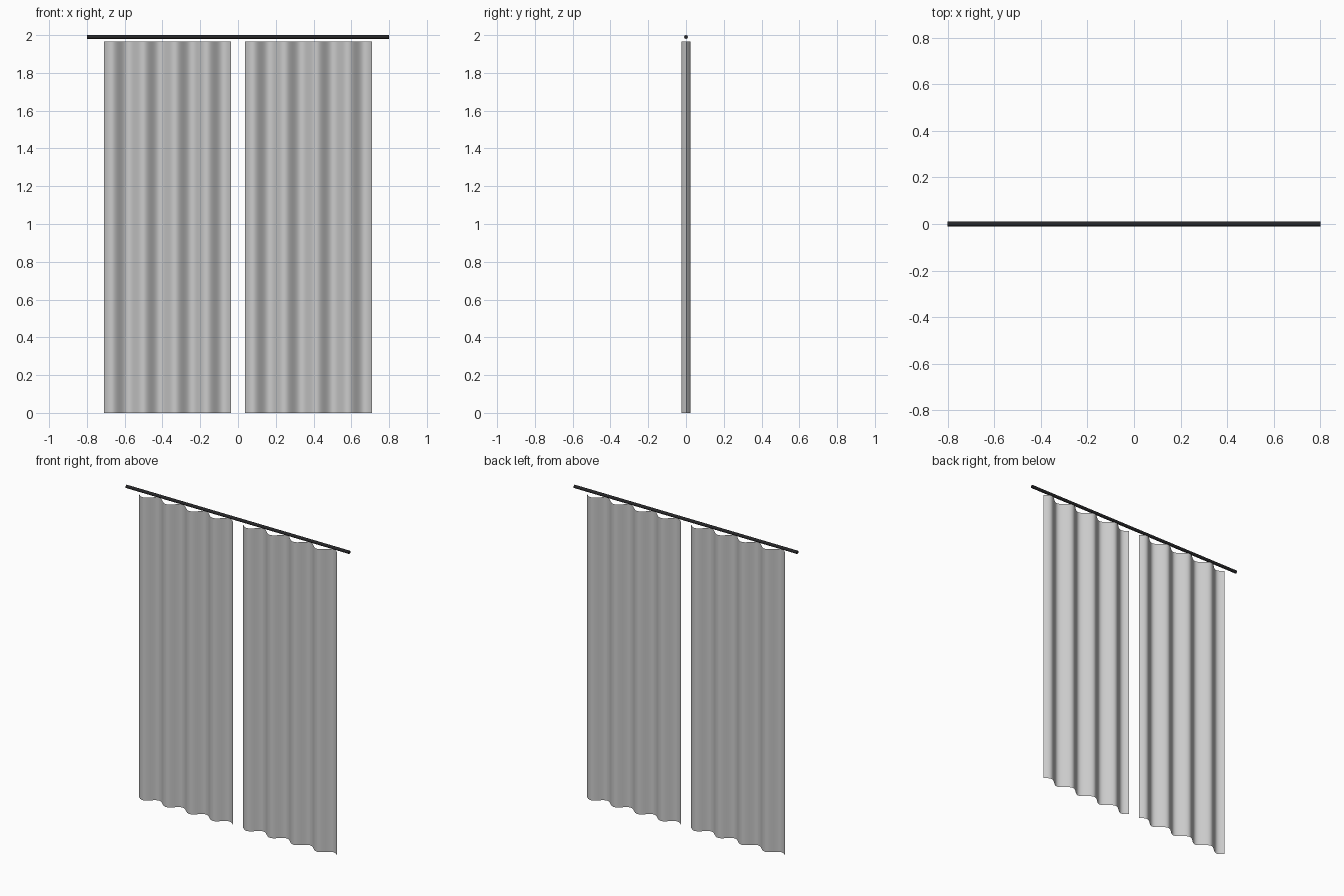
import bpy, bmesh, math

if "Cube" in bpy.data.objects:
    bpy.data.objects.remove(bpy.data.objects["Cube"])

ROD_HALF, ROD_R, ROD_Z = 0.80, 0.01, 1.99
INNER, OUTER, TOP = 0.0375, 0.71, 1.965
FOLDS, DEPTH, STEPS = 4, 0.025, 96


def curtain(name, x0, x1):
    # single thin sheet: a wavy bottom edge extruded upwards
    bm = bmesh.new()
    edge = []
    for i in range(STEPS + 1):
        u = i / STEPS
        y = -DEPTH * math.sin(2 * math.pi * FOLDS * u)
        edge.append(bm.verts.new((x0 + (x1 - x0) * u, y, 0)))
    lines = [bm.edges.new(pair) for pair in zip(edge, edge[1:])]
    new = bmesh.ops.extrude_edge_only(bm, edges=lines)["geom"]
    bmesh.ops.translate(bm, vec=(0, 0, TOP),
                        verts=[g for g in new if isinstance(g, bmesh.types.BMVert)])
    # make the sheet face the front
    bm.normal_update()
    for f in bm.faces:
        if f.normal.y > 0:
            f.normal_flip()
        f.smooth = True
    mesh = bpy.data.meshes.new(name)
    bm.to_mesh(mesh)
    bm.free()
    bpy.context.collection.objects.link(bpy.data.objects.new(name, mesh))


# pair of pleated curtains
curtain("left_curtain", -OUTER, -INNER)
curtain("right_curtain", INNER, OUTER)

# curtain rod
bpy.ops.mesh.primitive_cylinder_add(vertices=24, radius=ROD_R, depth=2 * ROD_HALF,
                                    location=(0, 0, ROD_Z), rotation=(0, math.pi / 2, 0))
rod = bpy.context.object
rod.name = "curtain_rod"
bpy.ops.object.shade_smooth_by_angle()
dark = bpy.data.materials.new("dark_metal")
dark.diffuse_color = (0.02, 0.02, 0.022, 1)
dark.use_nodes = True
dark.node_tree.nodes["Principled BSDF"].inputs["Base Color"].default_value = dark.diffuse_color
rod.data.materials.append(dark)
